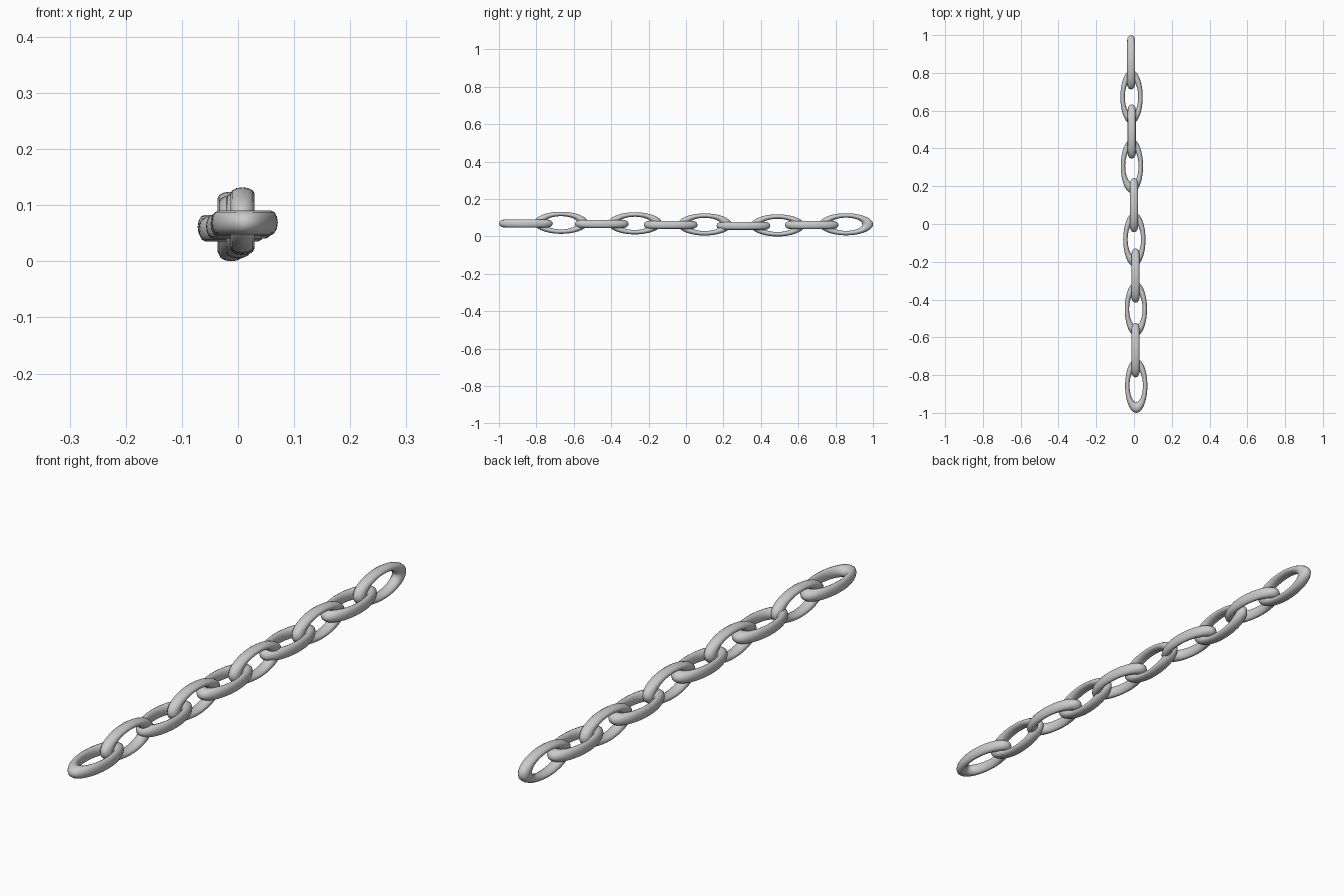
import bpy, math

if "Cube" in bpy.data.objects:
    bpy.data.objects.remove(bpy.data.objects["Cube"])

LENGTH, WIDTH, THICK = 0.288, 0.118, 0.043

# centre of each link along the slightly sagging chain; links alternate flat / upright
CENTRES = [
    (0.012, -0.856, 0.069), (0.008, -0.668, 0.073),
    (0.010, -0.450, 0.067), (0.008, -0.273, 0.070),
    (0.002, -0.082, 0.062), (0.000, 0.100, 0.064),
    (-0.011, 0.307, 0.057), (-0.012, 0.490, 0.059),
    (-0.013, 0.672, 0.061), (-0.015, 0.856, 0.065),
]


def link(name, centre, upright):
    # stretched torus: thicker at the ends, slimmer along the sides
    bpy.ops.mesh.primitive_torus_add(major_radius=0.8, minor_radius=0.2,
                                     major_segments=48, minor_segments=12)
    ob = bpy.context.object
    ob.name = name
    ob.scale = (WIDTH / 2, LENGTH / 2, THICK / 0.4)
    ob.rotation_euler = (0, math.pi / 2 if upright else 0, 0)
    ob.location = centre
    bpy.ops.object.transform_apply(location=False, rotation=True, scale=True)
    bpy.ops.object.shade_smooth()


for i, c in enumerate(CENTRES):
    upright = i % 2 == 1
    link(f"{'upright' if upright else 'flat'}_link_{i // 2 + 1}", c, upright)
